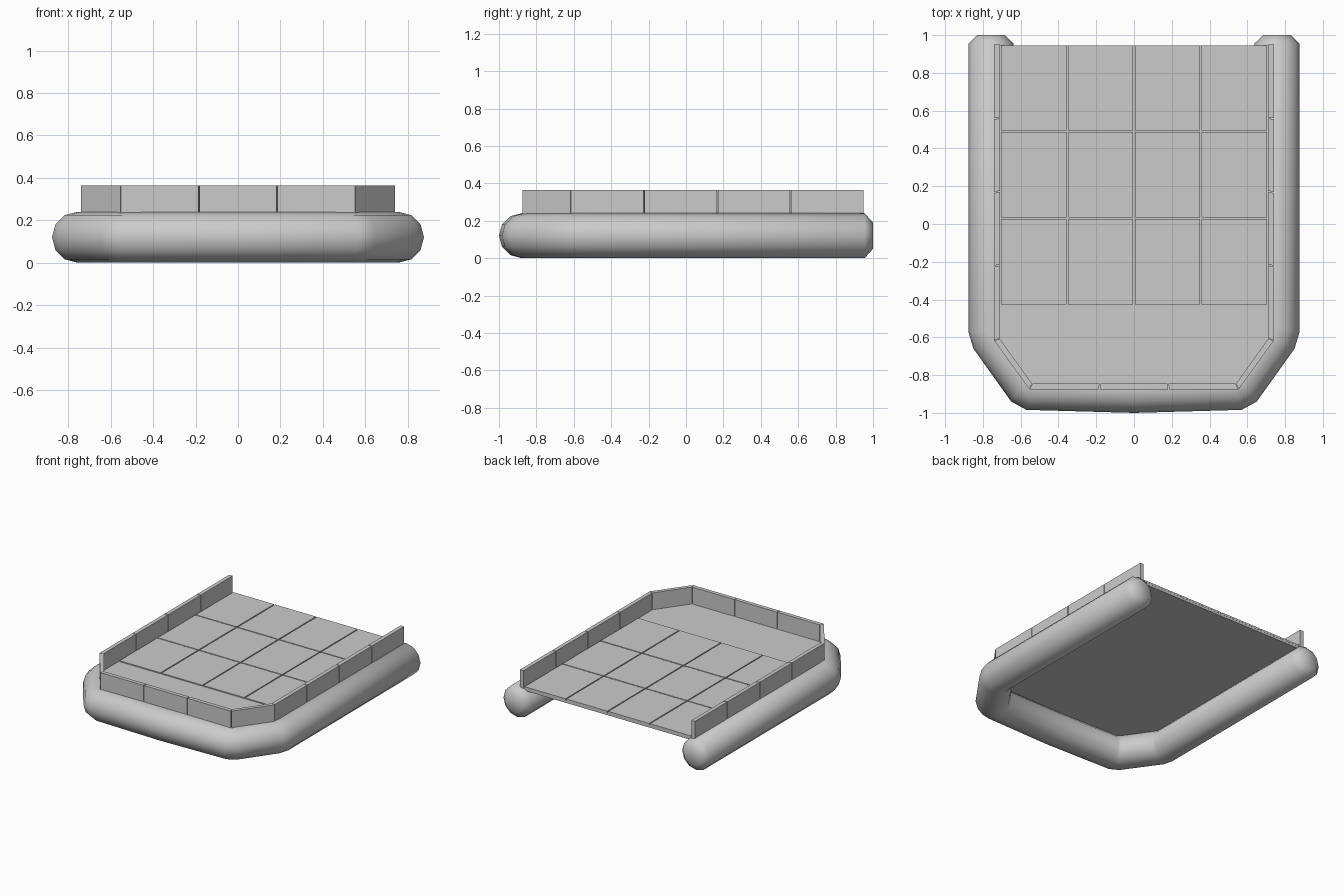
import bpy, bmesh
from math import cos, sin, tau
from mathutils import Vector

if "Cube" in bpy.data.objects:
    bpy.data.objects.remove(bpy.data.objects["Cube"])


def make_object(name, bm, smooth=False):
    bmesh.ops.recalc_face_normals(bm, faces=bm.faces[:])
    mesh = bpy.data.meshes.new(name)
    bm.to_mesh(mesh)
    bm.free()
    ob = bpy.data.objects.new(name, mesh)
    bpy.context.collection.objects.link(ob)
    if smooth:
        bpy.context.view_layer.objects.active = ob
        ob.select_set(True)
        bpy.ops.object.shade_smooth_by_angle(angle=1.05)
        ob.select_set(False)
    return ob


def prism(bm, outline, z0, z1):
    low = [bm.verts.new((x, y, z0)) for x, y in outline]
    high = [bm.verts.new((x, y, z1)) for x, y in outline]
    bm.faces.new(low[::-1])
    bm.faces.new(high)
    n = len(outline)
    for i in range(n):
        j = (i + 1) % n
        bm.faces.new((low[i], low[j], high[j], high[i]))


# Inflated U-shaped tube: each ring is (outer point, inner point, half height)
half = [
    ((-0.83, 1.0), (-0.685, 1.0), 0.07),
    ((-0.875, 0.955), (-0.637, 0.955), 0.12),
    ((-0.877, -0.57), (-0.637, -0.535), 0.12),
    ((-0.85, -0.66), (-0.633, -0.55), 0.12),
    ((-0.65, -0.94), (-0.502, -0.738), 0.12),
    ((-0.57, -0.984), (-0.485, -0.747), 0.12),
]
mirrored = [((-o[0], o[1]), (-i[0], i[1]), h) for o, i, h in reversed(half)]
stations = half + [((0, -1.0), (0, -0.757), 0.12)] + mirrored
SIDES = 12
bm = bmesh.new()
rings = []
for outer, inner, h in stations:
    o, i = Vector(outer), Vector(inner)
    mid, arm = (o + i) / 2, (o - i) / 2
    ring = []
    for k in range(SIDES):
        a = tau * k / SIDES
        p = mid + arm * cos(a)
        ring.append(bm.verts.new((p.x, p.y, 0.12 + h * sin(a))))
    rings.append(ring)
for r, s in zip(rings, rings[1:]):
    for k in range(SIDES):
        j = (k + 1) % SIDES
        bm.faces.new((r[k], r[j], s[j], s[k]))
bm.faces.new(rings[0])
bm.faces.new(rings[-1])
make_object("inflated_tube", bm, smooth=True)

# Deck floor with cut front corners
bm = bmesh.new()
prism(bm, [(-0.73, 0.945), (-0.73, -0.61), (-0.545, -0.865),
           (0.545, -0.865), (0.73, -0.61), (0.73, 0.945)], 0.213, 0.236)
make_object("deck_floor", bm)

# Raised deck tiles, 4 x 3
bm = bmesh.new()
w, d, gap = 0.3535, 0.46, 0.004
for col in range(4):
    for row in range(3):
        x0, y0 = -0.707 + col * w, -0.43 + row * d
        prism(bm, [(x0 + gap, y0 + gap), (x0 + w - gap, y0 + gap),
                   (x0 + w - gap, y0 + d - gap), (x0 + gap, y0 + d - gap)],
              0.23, 0.244)
make_object("deck_tiles", bm)


# Low wall panels around the sides and front
def wall(name, o0, o1, i0, i1, count):
    bm = bmesh.new()
    o0, o1, i0, i1 = map(Vector, (o0, o1, i0, i1))
    g = 0.003 / (o1 - o0).length
    for k in range(count):
        a = k / count + (g if k else 0)
        b = (k + 1) / count - (g if k < count - 1 else 0)
        prism(bm, [o0.lerp(o1, a), o0.lerp(o1, b), i0.lerp(i1, b), i0.lerp(i1, a)],
              0.225, 0.365)
    make_object(name, bm)


for s, side in ((-1, "left"), (1, "right")):
    wall(side + "_wall", (s * 0.74, -0.615), (s * 0.74, 0.95),
         (s * 0.71, -0.605), (s * 0.71, 0.95), 4)
    wall(side + "_corner_wall", (s * 0.74, -0.618), (s * 0.555, -0.873),
         (s * 0.71, -0.608), (s * 0.54, -0.845), 1)
wall("front_wall", (-0.552, -0.875), (0.552, -0.875),
     (-0.538, -0.845), (0.538, -0.845), 3)
